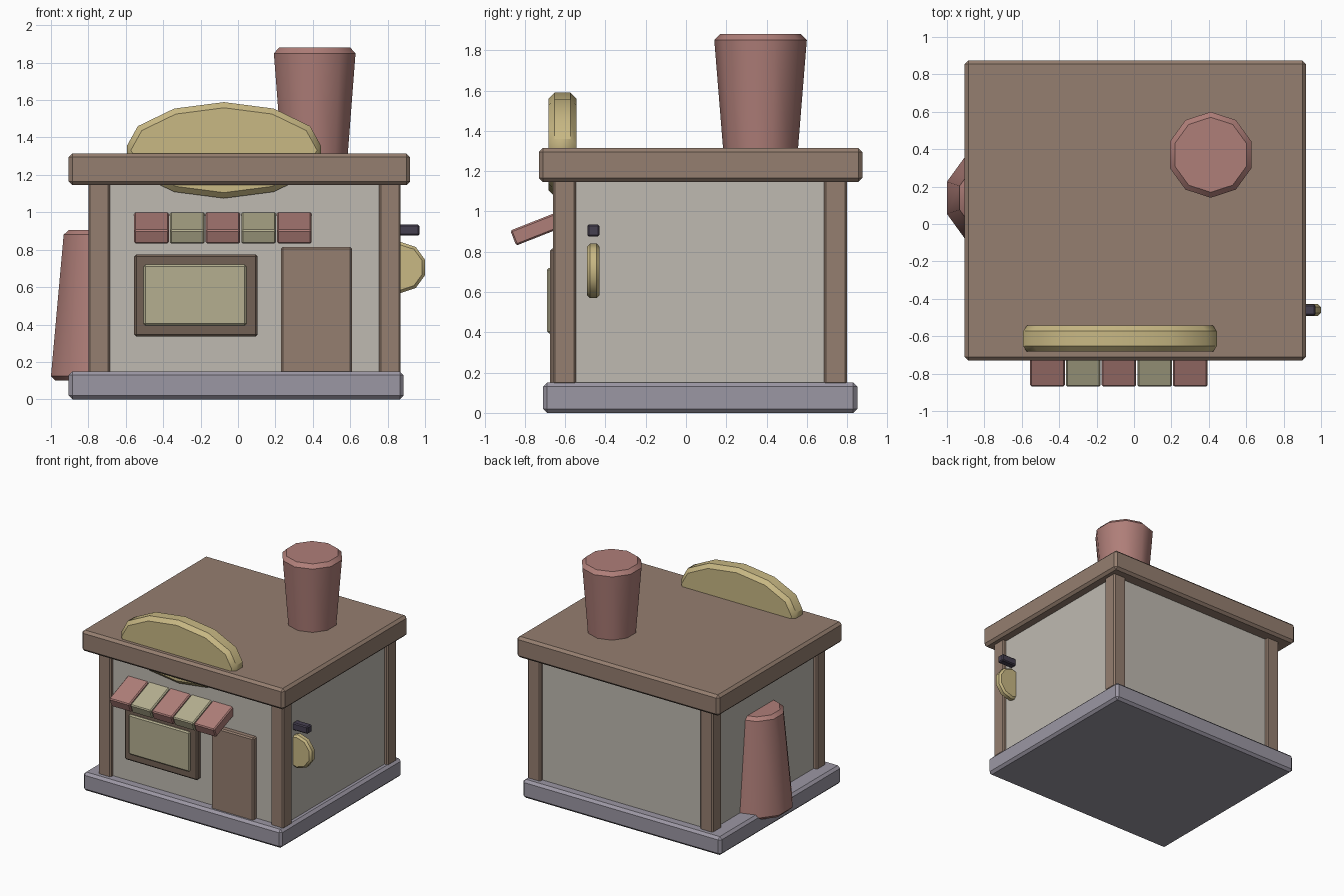
import bpy, math
from mathutils import Vector

if "Cube" in bpy.data.objects:
    bpy.data.objects.remove(bpy.data.objects["Cube"])


def mat(name, r, g, b):
    m = bpy.data.materials.new(name)
    m.diffuse_color = (r, g, b, 1)
    m.use_nodes = True
    m.node_tree.nodes["Principled BSDF"].inputs["Base Color"].default_value = m.diffuse_color
    return m


BROWN = mat("wood", .30, .21, .16)
DARK = mat("dark_wood", .17, .12, .09)
STONE = mat("stone", .33, .31, .37)
PLASTER = mat("plaster", .52, .49, .44)
CRUST = mat("crust", .58, .48, .23)
GLASS = mat("glass", .46, .43, .28)
BRICK = mat("brick", .43, .21, .19)
IRON = mat("iron", .06, .05, .08)


def finish(ob, name, material, bevel, smooth=None):
    """Name, colour, chamfer the sharp edges and optionally smooth."""
    ob.name = name
    ob.data.materials.append(material)
    bpy.ops.object.transform_apply(location=False, rotation=True, scale=True)
    if bevel:
        mod = ob.modifiers.new("chamfer", 'BEVEL')
        mod.width = bevel
        mod.segments = 1
        mod.limit_method = 'ANGLE'
        mod.angle_limit = math.radians(40)
    if smooth:
        bpy.ops.object.shade_smooth_by_angle(angle=math.radians(smooth))
    return ob


def box(name, lo, hi, material, bevel=.01, tilt=0):
    lo, hi = Vector(lo), Vector(hi)
    bpy.ops.mesh.primitive_cube_add(size=1, location=(lo + hi) / 2, rotation=(tilt, 0, 0))
    ob = bpy.context.object
    ob.scale = hi - lo
    return finish(ob, name, material, bevel)


def cone(name, x, y, z0, z1, r0, r1, material, bevel):
    bpy.ops.mesh.primitive_cone_add(vertices=10, radius1=r0, radius2=r1, depth=z1 - z0,
                                    location=(x, y, (z0 + z1) / 2))
    return finish(bpy.context.object, name, material, bevel, 50)


def disc(name, center, rx, rz, depth, sides, material, bevel):
    """Upright disc facing the front."""
    bpy.ops.mesh.primitive_cylinder_add(vertices=sides, radius=1, depth=depth, location=center,
                                        rotation=(math.pi / 2, 0, 0))
    ob = bpy.context.object
    ob.scale = (rx, rz, 1)
    return finish(ob, name, material, bevel, 50)


# Main body
box("base", (-.905, -.71, 0), (.885, .85, .15), STONE, .02)
box("walls", (-.77, -.63, .1), (.84, .77, 1.2), PLASTER, 0)
box("roof", (-.905, -.73, 1.145), (.92, .875, 1.315), BROWN, .02)

# Corner posts
for xn, x in (("left", -.8), ("right", .755)):
    for yn, y in (("front", -.66), ("back", .685)):
        box(f"{yn}_{xn}_post", (x, y, .14), (x + .115, y + .115, 1.16), BROWN)

# Window and door
box("window_frame", (-.555, -.675, .335), (.105, -.6, .775), DARK, .012)
box("window_pane", (-.505, -.69, .395), (.045, -.62, .72), GLASS)
box("door", (.23, -.675, .14), (.61, -.6, .815), BROWN)

# Striped awning
for i in range(5):
    x = -.555 + .191 * i
    box(f"awning_strip_{i + 1}", (x, -.867, .879), (x + .185, -.587, .959),
        GLASS if i % 2 else BRICK, .008, math.radians(21.5)).location.y = -.727

# Loaf on the roof edge
disc("roof_loaf", (-.075, -.613, 1.332), .532, .257, .14, 12, CRUST, .03)

# Chimney and side oven, both tapered
cone("chimney", .41, .37, 1.25, 1.88, .181, .232, BRICK, .03)
cone("side_oven", -.734, .14, .1, .905, .282, .206, BRICK, .025)

# Hanging sign and its bracket
box("sign_bracket", (.8, -.49, .875), (.97, -.43, .935), IRON, .008)
disc("hanging_sign", (.87, -.46, .705), .136, .136, .062, 10, CRUST, .015)
